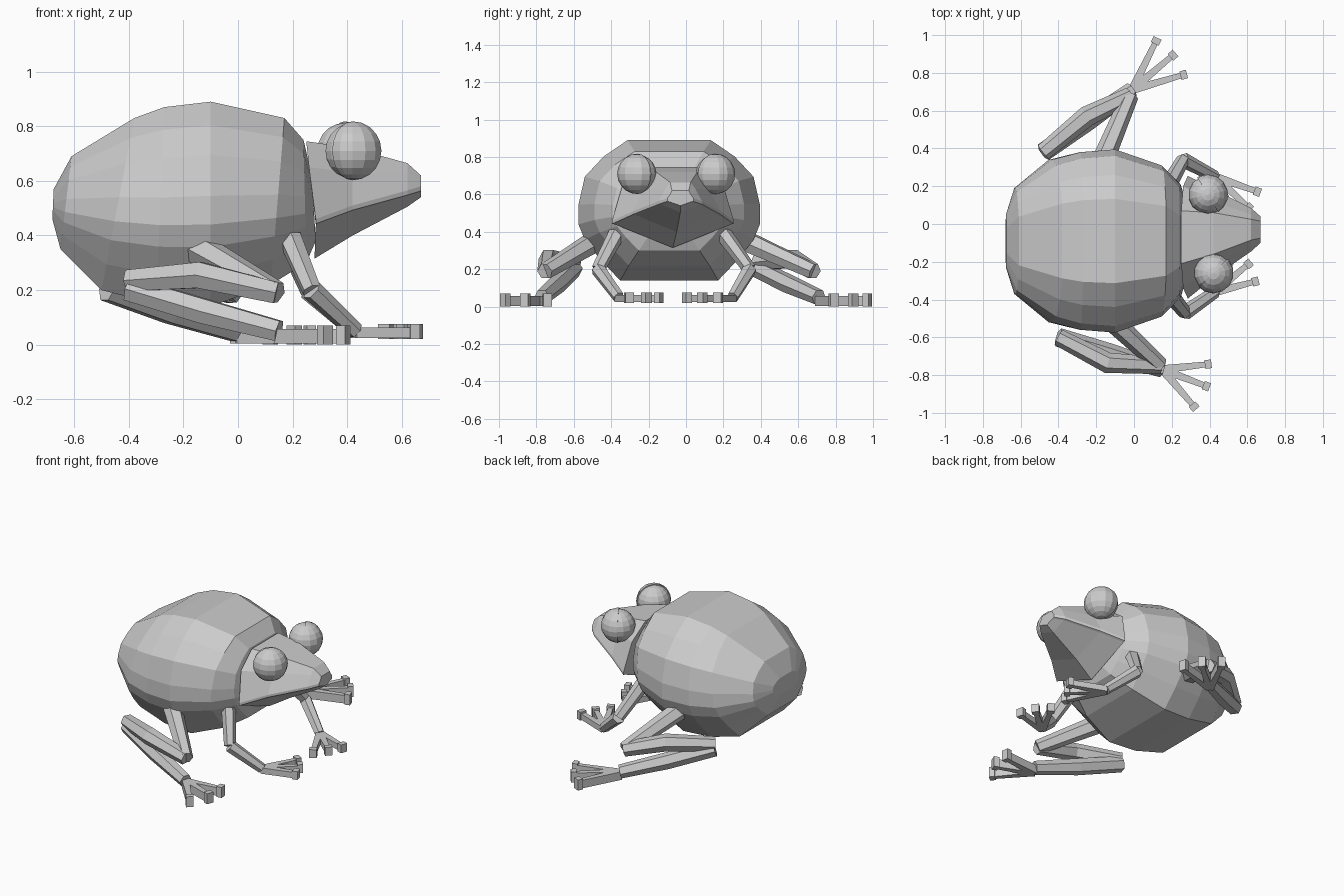
import bpy, bmesh, math
from mathutils import Vector, Matrix

if "Cube" in bpy.data.objects:
    bpy.data.objects.remove(bpy.data.objects["Cube"])

skin = bpy.data.materials.new("grey skin")
skin.diffuse_color = (0.6, 0.6, 0.6, 1)
skin.use_nodes = True
skin.node_tree.nodes["Principled BSDF"].inputs["Base Color"].default_value = skin.diffuse_color


def finish(bm, name):
    bmesh.ops.recalc_face_normals(bm, faces=bm.faces)
    me = bpy.data.meshes.new(name)
    bm.to_mesh(me)
    bm.free()
    me.materials.append(skin)
    ob = bpy.data.objects.new(name, me)
    bpy.context.collection.objects.link(ob)
    return ob


def loft(name, rings):
    """Skin a list of equal-length point rings and cap both ends."""
    bm = bmesh.new()
    vs = [[bm.verts.new(p) for p in r] for r in rings]
    n = len(vs[0])
    for a, b in zip(vs, vs[1:]):
        for i in range(n):
            j = (i + 1) % n
            bm.faces.new((a[i], a[j], b[j], b[i]))
    bm.faces.new(vs[0])
    bm.faces.new(vs[-1])
    return finish(bm, name)


def limb(name, path, radii, sides=6):
    """Faceted tube following a path with a radius per point."""
    pts = [Vector(p) for p in path]
    rings = []
    for i, p in enumerate(pts):
        d = (pts[min(i + 1, len(pts) - 1)] - pts[max(i - 1, 0)]).normalized()
        s = d.cross(Vector((0, 0, 1))).normalized()
        u = s.cross(d)
        rings.append([p + radii[i] * (math.cos(t) * s + math.sin(t) * u)
                      for t in (2 * math.pi * k / sides for k in range(sides))])
    return loft(name, rings)


def box_bar(name, a, b, wa, wb, z0, z1):
    """Upright slat from a to b (x, y) between two heights."""
    a, b = Vector((a[0], a[1], 0)), Vector((b[0], b[1], 0))
    s = (b - a).normalized().cross(Vector((0, 0, 1)))
    return loft(name, [[p + s * w * k + Vector((0, 0, z))
                        for k, z in ((-.5, z0), (.5, z0), (.5, z1), (-.5, z1))]
                       for p, w in ((a, wa), (b, wb))])


def foot(name, root, tips, z0, z1):
    # three slat toes, each ending in a slightly larger pad
    for i, t in enumerate(tips):
        r, e = Vector(root), Vector(t)
        d = (e - r).normalized()
        box_bar(f"{name}_toe_{i + 1}", r, e, .045, .028, z0 + .004, z1 - .012)
        box_bar(f"{name}_pad_{i + 1}", e - d * .035, e, .046, .046, z0, z1)


# Body: sheared cross-sections (x top, z top, x bottom, z bottom, half width)
half = [(.46, 1), (.72, .77), (.93, .48), (1, .08), (1, -.2), (.93, -.42), (.76, -.7), (.54, -1)]
unit = half + [(-y, z) for y, z in reversed(half)]
stations = [(-.675, .57, -.68, .46, .14), (-.61, .69, -.65, .35, .28),
            (-.38, .83, -.50, .20, .43), (-.27, .87, -.30, .15, .47),
            (-.10, .89, -.10, .14, .485), (.17, .83, .12, .22, .40),
            (.24, .75, .25, .30, .30), (.27, .62, .285, .38, .20)]
rings = []
for xt, zt, xb, zb, w in stations:
    ring = []
    for y, z in unit:
        f = (z + 1) / 2
        ring.append((xb + (xt - xb) * f, -.09 + y * w, zb + (zt - zb) * f))
    rings.append(ring)
loft("body", rings)

# Head: x, centre y, top (y, z), brow (y, z), lip (y, z), chin z
rings = []
for x, c, tw, tz, bw, bz, lw, lz, cz in (
        (.25, -.07, .14, .745, .27, .65, .325, .46, .315),
        (.42, -.05, .11, .72, .17, .63, .235, .51, .40),
        (.62, -.03, .055, .665, .08, .63, .115, .565, .505),
        (.67, -.03, .045, .62, .055, .60, .07, .58, .54)):
    side = [(tw, tz), (bw, bz), (lw, lz), (lw, lz - .017), (lw - .014, lz - .02)]
    shear = [0, .01, .035, .035, .035] if x < .3 else [0] * 5
    r = [(x + s, c + y, z) for (y, z), s in zip(side, shear)]
    l = [(x + s, c - y, z) for (y, z), s in zip(side, shear)]
    rings.append(r + [(x + (.03 if x < .3 else 0), c, cz)] + l[::-1])
loft("head", rings)

# Eyes: ball with a slightly larger outer half
for side, pos, axis in (("left", (.39, .155, .71), (1, .6, 0)),
                        ("right", (.42, -.26, .71), (1, -1, 0))):
    bm = bmesh.new()
    bmesh.ops.create_uvsphere(bm, u_segments=14, v_segments=10, radius=.102,
                              matrix=Matrix.Translation(pos))
    finish(bm, side + "_eye")
    bm = bmesh.new()
    bmesh.ops.create_uvsphere(bm, u_segments=14, v_segments=10, radius=.108)
    ax = Vector(axis).normalized()
    bmesh.ops.bisect_plane(bm, geom=bm.verts[:] + bm.edges[:] + bm.faces[:],
                           plane_co=(0, 0, 0), plane_no=ax, clear_inner=True)
    bmesh.ops.holes_fill(bm, edges=[e for e in bm.edges if e.is_boundary])
    bmesh.ops.translate(bm, verts=bm.verts, vec=pos)
    finish(bm, side + "_eye_outer_half")

# Front legs
for side, shoulder, elbow, wrist, tips in (
        ("right", (.19, -.37, .39), (.27, -.47, .20), (.43, -.36, .05),
         ((.66, -.30), (.62, -.20), (.55, -.13))),
        ("left", (.18, .20, .39), (.26, .34, .20), (.43, .25, .05),
         ((.67, .165), (.62, .075), (.56, -.01)))):
    limb(side + "_front_upper_leg", (shoulder, elbow), (.045, .036))
    limb(side + "_front_lower_leg", (elbow, wrist), (.04, .032))
    foot(side + "_front", wrist[:2], tips, .02, .075)

# Hind legs: thigh, curved shin folded back, long ankle bone, foot
for side, hip, knee, mid, heel, ankle, tips in (
        ("right", (-.16, -.47, .36), (.14, -.75, .19), (-.14, -.735, .255),
         (-.40, -.60, .235), (.15, -.77, .05),
         ((.41, -.74), (.40, -.865), (.33, -.98))),
        ("left", (-.18, .30, .36), (-.02, .68, .19), (-.25, .57, .255),
         (-.48, .38, .235), (-.01, .71, .05),
         ((.28, .795), (.22, .905), (.125, .985)))):
    limb(side + "_thigh", (hip, knee), (.06, .045))
    limb(side + "_shin", (knee, mid, heel), (.045, .055, .045))
    h, a = Vector(heel), Vector(ankle)
    limb(side + "_ankle_bone", (h - Vector((0, 0, .03)), h.lerp(a, .5) - Vector((0, 0, .02)), a),
         (.05, .052, .043))
    foot(side + "_hind", ankle[:2], tips, 0, .07)
